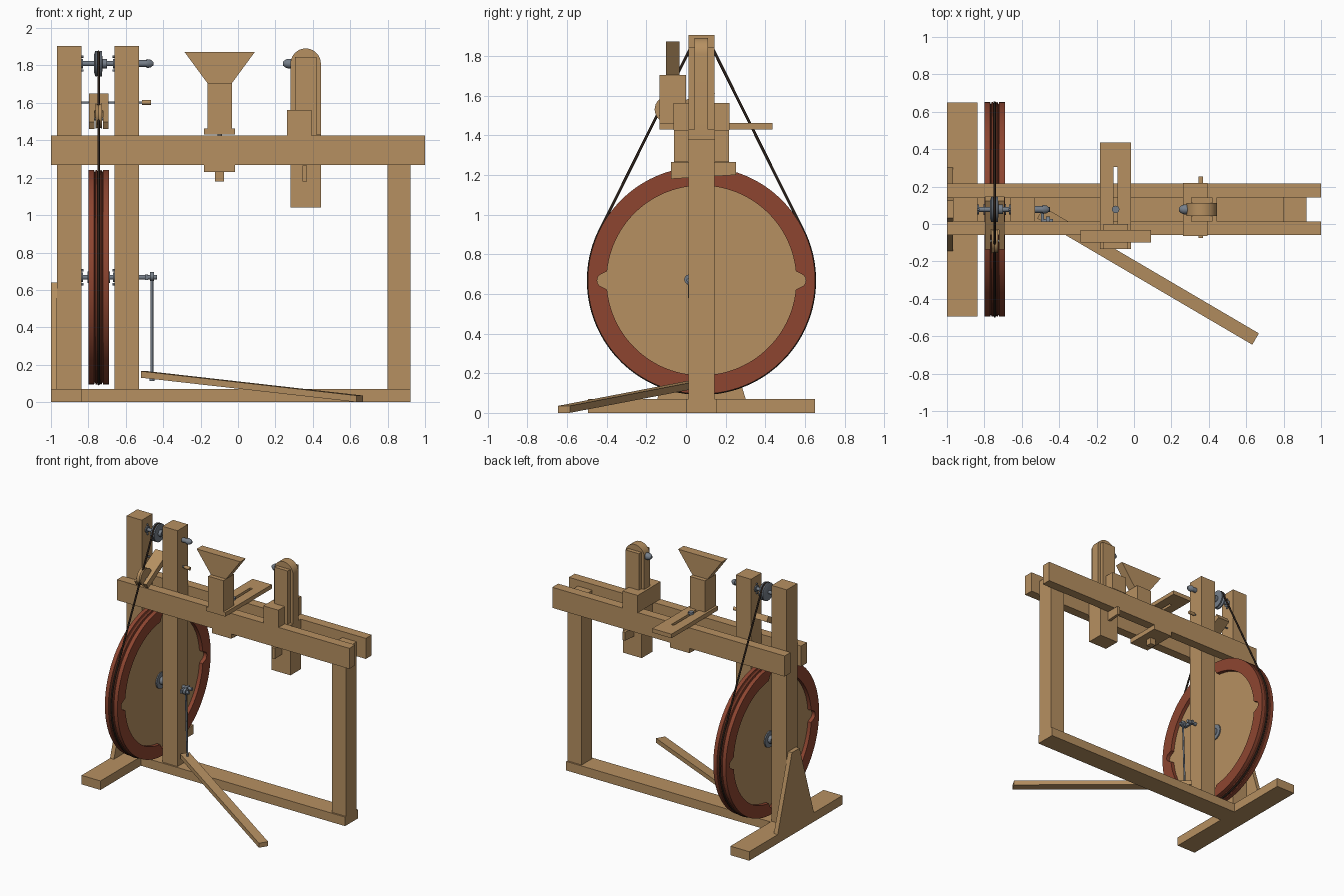
import bpy, bmesh, math
from mathutils import Vector, Matrix

if "Cube" in bpy.data.objects:
    bpy.data.objects.remove(bpy.data.objects["Cube"])

CY = 0.078            # centre plane of the machine
WX, WZ, WR = -0.745, 0.668, 0.573   # flywheel
SZ = 1.81             # spindle height


def material(name, rgb):
    m = bpy.data.materials.new(name)
    m.diffuse_color = (*rgb, 1)
    m.use_nodes = True
    m.node_tree.nodes["Principled BSDF"].inputs["Base Color"].default_value = m.diffuse_color
    return m


WOOD = material("wood", (0.47, 0.28, 0.12))
RED = material("red_wood", (0.27, 0.06, 0.03))
STEEL = material("steel", (0.18, 0.21, 0.25))
LEATHER = material("leather", (0.025, 0.015, 0.01))


def finish(name, bm, mat, smooth=False):
    bmesh.ops.recalc_face_normals(bm, faces=bm.faces)
    me = bpy.data.meshes.new(name)
    bm.to_mesh(me)
    bm.free()
    ob = bpy.data.objects.new(name, me)
    bpy.context.collection.objects.link(ob)
    me.materials.append(mat)
    if smooth:
        bpy.ops.object.select_all(action='DESELECT')
        ob.select_set(True)
        bpy.context.view_layer.objects.active = ob
        bpy.ops.object.shade_smooth_by_angle(angle=math.radians(35))
    return ob


def box(name, x, y, z, mat=WOOD):
    bm = bmesh.new()
    bmesh.ops.create_cube(bm, size=1)
    for v in bm.verts:
        v.co = [(r[0] + r[1]) / 2 + c * (r[1] - r[0]) for r, c in zip((x, y, z), v.co)]
    return finish(name, bm, mat)


def prism(name, pts, axis, a, b, mat=WOOD, smooth=False):
    """Extrude a 2D outline along x (points y,z) , y (x,z) or z (x,y)."""
    place = {'x': lambda p, d: (d, *p), 'y': lambda p, d: (p[0], d, p[1]),
             'z': lambda p, d: (*p, d)}[axis]
    bm = bmesh.new()
    lo = [bm.verts.new(place(p, a)) for p in pts]
    hi = [bm.verts.new(place(p, b)) for p in pts]
    bm.faces.new(lo)
    bm.faces.new(hi)
    for i in range(len(pts)):
        j = (i + 1) % len(pts)
        bm.faces.new((lo[i], lo[j], hi[j], hi[i]))
    return finish(name, bm, mat, smooth)


def turned(name, prof, y, z, mat=STEEL, n=32):
    """Turn (x, radius) points around an axis along x."""
    bm = bmesh.new()
    rings = [[bm.verts.new((x, y + r * math.cos(t), z + r * math.sin(t)))
              for t in (2 * math.pi * k / n for k in range(n))] for x, r in prof]
    for a, b in zip(rings, rings[1:]):
        for k in range(n):
            j = (k + 1) % n
            bm.faces.new((a[k], a[j], b[j], b[k]))
    bm.faces.new(rings[0])
    bm.faces.new(rings[-1])
    return finish(name, bm, mat, True)


def rod(name, p, q, r, mat=STEEL, n=16):
    p, q = Vector(p), Vector(q)
    bm = bmesh.new()
    m = Matrix.Translation((p + q) / 2) @ (q - p).to_track_quat('Z', 'Y').to_matrix().to_4x4()
    bmesh.ops.create_cone(bm, cap_ends=True, segments=n, radius1=r, radius2=r,
                          depth=(q - p).length, matrix=m)
    return finish(name, bm, mat, True)


# Frame
IN, OUT = (0.013, 0.143), 0.138
box("base_rail", (-0.84, 0.922), (0.0, 0.156), (0, 0.07))
box("cross_foot", (-1, -0.837), (-0.495, 0.65), (0, 0.07))
prism("foot_brace", [(-0.145, 0.07), (0.301, 0.07), (0.125, 0.64), (0.031, 0.64)], 'x', -1, -0.967)
box("outer_headstock_post", (-0.967, -0.837), IN, (0.07, 1.905))
box("inner_headstock_post", (-0.66, -0.53), IN, (0.07, 1.905))
box("end_post", (0.798, 0.922), IN, (0.07, 1.38))
for s, nm in ((-1, "front"), (1, "back")):
    box(nm + "_bed_rail", (-1, 1), sorted((CY + s * 0.065, CY + s * OUT)), (1.267, 1.427))

# Flywheel rim: grooved tread, round notches on the inside at the diagonals
bm = bmesh.new()
N, w, rings = 256, 0.054, []
for k in range(N):
    t = 2 * math.pi * k / N
    d = ((t - math.pi / 4 + math.pi / 4) % (math.pi / 2) - math.pi / 4) * 0.48
    ri = 0.478 + (0.012 + math.sqrt(0.036 ** 2 - d * d) if abs(d) < 0.036 else 0)
    sec = [(-w, ri), (-w, WR), (-0.024, WR), (-0.02, WR - 0.012), (-0.016, WR), (-0.01, WR),
           (0, WR - 0.016), (0.01, WR), (0.016, WR), (0.02, WR - 0.012), (0.024, WR), (w, WR), (w, ri)]
    u = t + math.pi / 4
    rings.append([bm.verts.new((WX + x, CY + r * math.cos(u), WZ + r * math.sin(u))) for x, r in sec])
for k in range(N):
    a, b = rings[k], rings[(k + 1) % N]
    for i in range(len(a)):
        j = (i + 1) % len(a)
        bm.faces.new((a[i], a[j], b[j], b[i]))
finish("flywheel_rim", bm, RED, True)
turned("flywheel_disc", [(WX - 0.025, 0.535), (WX + 0.025, 0.535)], CY, WZ, WOOD, 96)

# Flywheel axle, hub flanges and crank
rod("flywheel_axle", (-0.84, CY, WZ), (-0.45, CY, WZ), 0.013)
for s, nm in ((-1, "outer"), (1, "inner")):
    turned(nm + "_hub_flange", [(WX + s * 0.022, 0.062), (WX + s * 0.034, 0.062),
                                (WX + s * 0.034, 0.03), (WX + s * 0.06, 0.03)], CY, WZ)
PIN = 0.015
box("crank_arm", (-0.498, -0.48), (PIN - 0.015, CY + 0.018), (WZ - 0.014, WZ + 0.014), STEEL)
rod("crank_pin", (-0.498, PIN, WZ), (-0.432, PIN, WZ), 0.012)
turned("connecting_rod_eye", [(-0.47, 0.024), (-0.45, 0.024)], PIN, WZ + 0.005)
rod("connecting_rod", (-0.46, PIN, WZ), (-0.46, 0.036, 0.115), 0.007)
rod("connecting_rod_nut", (-0.46, 0.036, 0.112), (-0.46, 0.036, 0.128), 0.013)

# Treadle board
p, q = Vector((-0.5, 0.06, 0.148)), Vector((0.65, -0.615, 0.018))
bm = bmesh.new()
bmesh.ops.create_cube(bm, size=1)
side = Vector((0.675, 1.15, 0)).normalized() * 0.07
for v in bm.verts:
    v.co = (p + q) / 2 + (q - p) * v.co.x + side * v.co.y + Vector((0, 0, 0.035)) * v.co.z
finish("treadle", bm, WOOD)

# Spindle with grooved pulley and pointed drive centre
turned("spindle", [(-0.84, 0.013), (-0.535, 0.013), (-0.535, 0.018), (-0.488, 0.018), (-0.488, 0.024),
                   (-0.465, 0.02), (-0.452, 0.008)], CY, SZ)
turned("spindle_pulley", [(WX - 0.024, 0.05), (WX - 0.018, 0.068), (WX - 0.008, 0.068), (WX, 0.055),
                          (WX + 0.008, 0.068), (WX + 0.018, 0.068), (WX + 0.02, 0.025),
                          (WX + 0.044, 0.025)], CY, SZ)
for z in (SZ, WZ):
    for x in (-0.833, -0.664):
        turned("bearing_plate", [(x - 0.004, 0.026), (x + 0.004, 0.026)], CY, z)
        for s in (-1, 1):
            rod("bearing_bolt", (x - 0.006, CY, z + s * 0.037), (x + 0.006, CY, z + s * 0.037), 0.006)

# Drive belt: open loop tangent to both wheels
R1, R2 = WR - 0.002, 0.063
a = math.asin((R1 - R2) / (SZ - WZ))
path = []
for zc, r, t0, t1, n in ((SZ, R2, a, math.pi - a, 16), (WZ, R1, math.pi - a, 2 * math.pi + a, 80)):
    for k in range(n + 1):
        t = t0 + (t1 - t0) * k / n
        path.append((CY + r * math.cos(t), zc + r * math.sin(t)))
cu = bpy.data.curves.new("drive_belt", 'CURVE')
cu.dimensions = '3D'
cu.bevel_depth = 0.007
cu.bevel_resolution = 2
sp = cu.splines.new('POLY')
sp.points.add(len(path) - 1)
for pt, (y, z) in zip(sp.points, path):
    pt.co = (WX, y, z, 1)
sp.use_cyclic_u = True
cu.materials.append(LEATHER)
bpy.context.collection.objects.link(bpy.data.objects.new("drive_belt", cu))

# Belt tensioner: tilted forked arm, roller and pivot pin
d, n2 = Vector((-0.866, -0.5)), Vector((0.5, -0.866)) * 0.022
o = Vector((0.135, 1.63))


def bar(s0, s1):
    return [tuple(o + d * s0 + n2), tuple(o + d * s1 + n2), tuple(o + d * s1 - n2), tuple(o + d * s0 - n2)]


prism("tensioner_arm", bar(0, 0.18), 'x', WX - 0.052, WX + 0.052)
for s in (-1, 1):
    prism("tensioner_prong", bar(0.18, 0.3), 'x', WX + s * 0.023, WX + s * 0.052)
turned("tensioner_roller", [(WX - 0.018, 0.068), (WX, 0.06), (WX + 0.018, 0.068)], -0.09, 1.53, WOOD)
rod("tensioner_roller_pin", (WX - 0.05, -0.09, 1.515), (WX + 0.05, -0.09, 1.515), 0.008)
rod("tensioner_pivot", (-0.84, CY, 1.602), (-0.51, CY, 1.602), 0.006)
rod("tensioner_knob", (-0.512, CY, 1.602), (-0.466, CY, 1.602), 0.013, WOOD)

# Tool rest: slotted foot made of two sides and two ends, stem and flared rest
RX = -0.098
for s in (-1, 1):
    box("rest_foot_side", sorted((RX + s * 0.011, RX + s * 0.083)), (-0.133, 0.437), (1.43, 1.462))
box("rest_foot_front", (RX - 0.011, RX + 0.011), (-0.133, 0.0), (1.43, 1.462))
box("rest_foot_back", (RX - 0.011, RX + 0.011), (0.305, 0.437), (1.43, 1.462))
box("rest_stem", (RX - 0.065, RX + 0.065), (-0.133, 0.0), (1.462, 1.705))
prism("tool_rest", [(RX - 0.065, 1.705), (RX + 0.065, 1.705), (RX + 0.188, 1.872), (RX - 0.188, 1.872)],
      'y', -0.1, -0.032)
box("rest_clamp", (RX - 0.083, RX + 0.083), (-0.06, 0.216), (1.23, 1.267))
rod("rest_bolt", (RX, CY, 1.2), (RX, CY, 1.475), 0.012)
rod("rest_bolt_head", (RX, CY, 1.462), (RX, CY, 1.478), 0.02)
box("rest_nut", (RX - 0.024, RX + 0.024), (CY - 0.024, CY + 0.024), (1.18, 1.23))

# Tailstock: arched slab with cheeks, shoulder block, tenon and wedge
TX = 0.362
arch = [(TX - 0.081, 1.42), (TX + 0.081, 1.42)] + [
    (TX + 0.081 * math.cos(k * math.pi / 20), 1.81 + 0.081 * math.sin(k * math.pi / 20)) for k in range(21)]
prism("tailstock_arch", arch, 'y', CY - 0.034, CY + 0.034, smooth=True)
box("tailstock_cheeks", (TX - 0.057, TX + 0.057), IN, (1.42, 1.845))
box("tailstock_shoulder", (0.262, 0.392), (-0.063, 0.22), (1.427, 1.562))
box("tailstock_tenon", (TX - 0.081, TX + 0.081), IN, (1.04, 1.43))
prism("tailstock_wedge", [(-0.075, 1.18), (0.253, 1.2), (0.253, 1.265), (-0.075, 1.265)],
      'x', 0.346, 0.37)
turned("tail_centre", [(TX - 0.07, 0.026), (0.268, 0.026), (0.255, 0.022), (0.24, 0.01)], CY, SZ)
